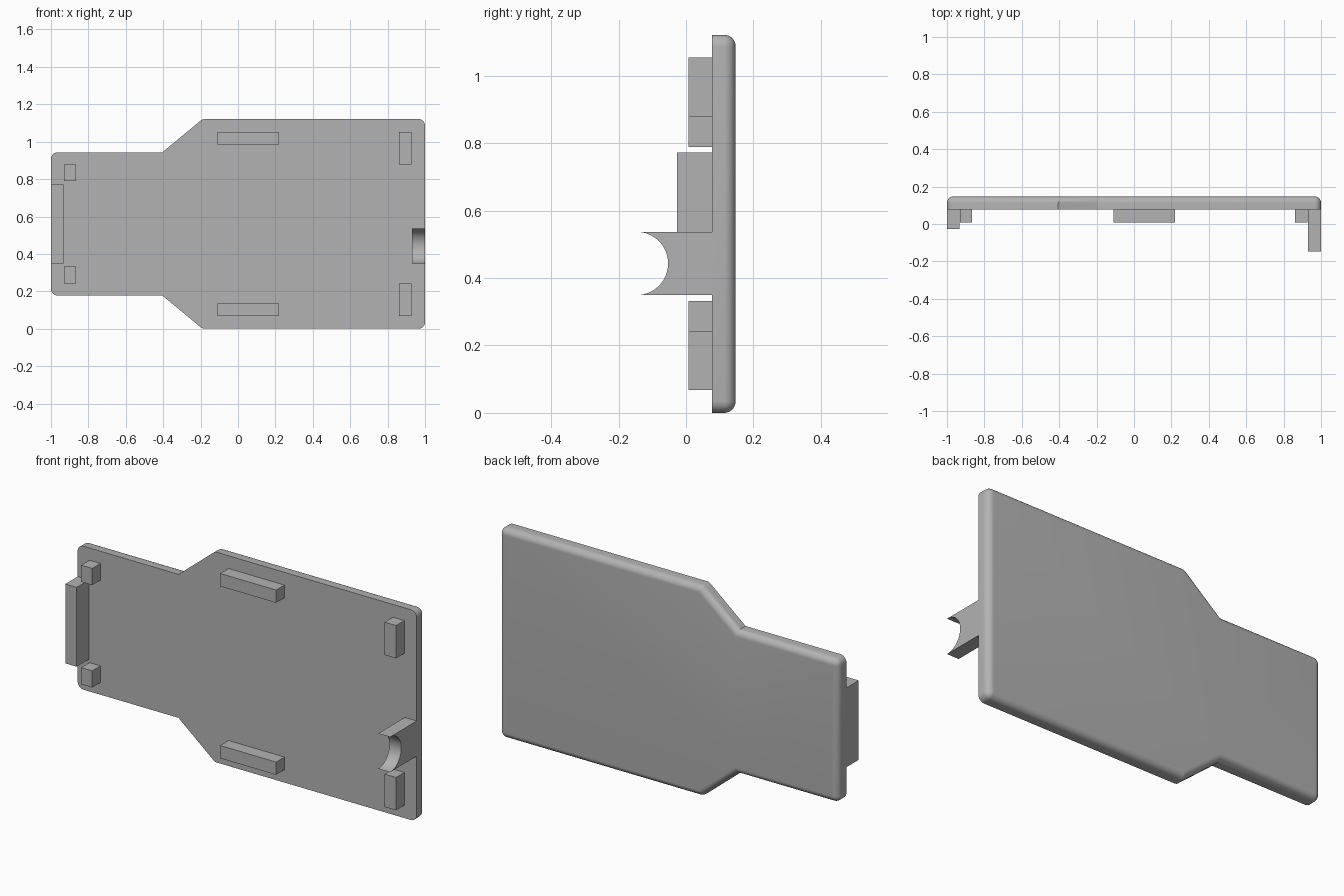
import bpy, bmesh, math
from mathutils import Vector

cube = bpy.data.objects.get("Cube")
if cube:
    bpy.data.objects.remove(cube, do_unlink=True)

HEIGHT = 1.121
FRONT, BACK = 0.077, 0.147   # plate faces in y
CORNER, FILLET = 0.035, 0.034

grey = bpy.data.materials.new("plain_grey")
grey.use_nodes = True
colour = (0.45, 0.45, 0.45, 1)
grey.diffuse_color = colour
grey.node_tree.nodes["Principled BSDF"].inputs["Base Color"].default_value = colour


def finish(name, bm, smooth=False):
    bmesh.ops.recalc_face_normals(bm, faces=bm.faces)
    mesh = bpy.data.meshes.new(name)
    bm.to_mesh(mesh)
    bm.free()
    mesh.materials.append(grey)
    obj = bpy.data.objects.new(name, mesh)
    bpy.context.collection.objects.link(obj)
    if smooth:
        bpy.ops.object.select_all(action='DESELECT')
        obj.select_set(True)
        bpy.context.view_layer.objects.active = obj
        bpy.ops.object.shade_smooth_by_angle(angle=math.radians(35))
    return obj


def loft(name, rings):
    """Join equal rings of points with quads and cap both ends."""
    bm = bmesh.new()
    loops = [[bm.verts.new(p) for p in ring] for ring in rings]
    n = len(loops[0])
    for a, b in zip(loops, loops[1:]):
        for i in range(n):
            j = (i + 1) % n
            bm.faces.new((a[i], a[j], b[j], b[i]))
    bm.faces.new(loops[0])
    bm.faces.new(loops[-1])
    return finish(name, bm, smooth=True)


def box(name, x0, x1, y0, z0, z1):
    bm = bmesh.new()
    bmesh.ops.create_cube(bm, size=1)
    for v in bm.verts:
        v.co = (x1 if v.co.x > 0 else x0, FRONT if v.co.y > 0 else y0,
                z1 if v.co.z > 0 else z0)
    return finish(name, bm)


# Plate outline, counter-clockwise in x and z
lower = [(-1, 0.178), (-0.405, 0.178), (-0.19, 0), (1, 0)]
outline = [Vector(p) for p in lower + [(x, HEIGHT - z) for x, z in reversed(lower)]]


def plate_ring(inset, y, steps=6):
    """Outline moved inwards, with rounded convex corners."""
    ring = []
    for i, p in enumerate(outline):
        d0 = (p - outline[i - 1]).normalized()
        d1 = (outline[(i + 1) % len(outline)] - p).normalized()
        n0, n1 = Vector((d0.y, -d0.x)), Vector((d1.y, -d1.x))
        mitre = (n0 + n1) / (1 + n0.dot(n1))
        if d0.x * d1.y - d0.y * d1.x < 0:
            points = [p - mitre * inset]
        else:
            a0 = math.atan2(n0.y, n0.x)
            turn = math.acos(max(-1, min(1, n0.dot(n1))))
            angles = [a0 + turn * k / steps for k in range(steps + 1)]
            points = [p - mitre * CORNER + (CORNER - inset) * Vector((math.cos(a), math.sin(a)))
                      for a in angles]
        ring += [(q.x, y, q.y) for q in points]
    return ring


# Plate with a rounded back rim
rings = [plate_ring(0, FRONT)]
for k in range(9):
    t = math.pi / 2 * k / 8
    rings.append(plate_ring(FILLET * (1 - math.cos(t)), BACK - FILLET * (1 - math.sin(t))))
loft("plate", rings)

# Mirrored pairs of locating ribs
for part, x0, x1, z0, z1 in (("long_rib", -0.11, 0.22, 0.985, 1.053),
                             ("end_rib", 0.86, 0.927, 0.878, 1.053),
                             ("small_peg", -0.93, -0.865, 0.789, 0.878)):
    box("upper_" + part, x0, x1, 0.007, z0, z1)
    box("lower_" + part, x0, x1, 0.007, HEIGHT - z1, HEIGHT - z0)

# End tab
box("end_tab", -1, -0.933, -0.027, 0.349, 0.772)

# Cradle with a half-round notch
zc, radius = 0.443, 0.094
profile = [(FRONT, zc - radius), (FRONT, zc + radius)]
for k in range(25):
    a = math.pi * (0.5 - k / 24)
    profile.append((-BACK + radius * math.cos(a), zc + radius * math.sin(a)))
loft("cradle", [[(x, y, z) for y, z in profile] for x in (0.93, 1.0)])
